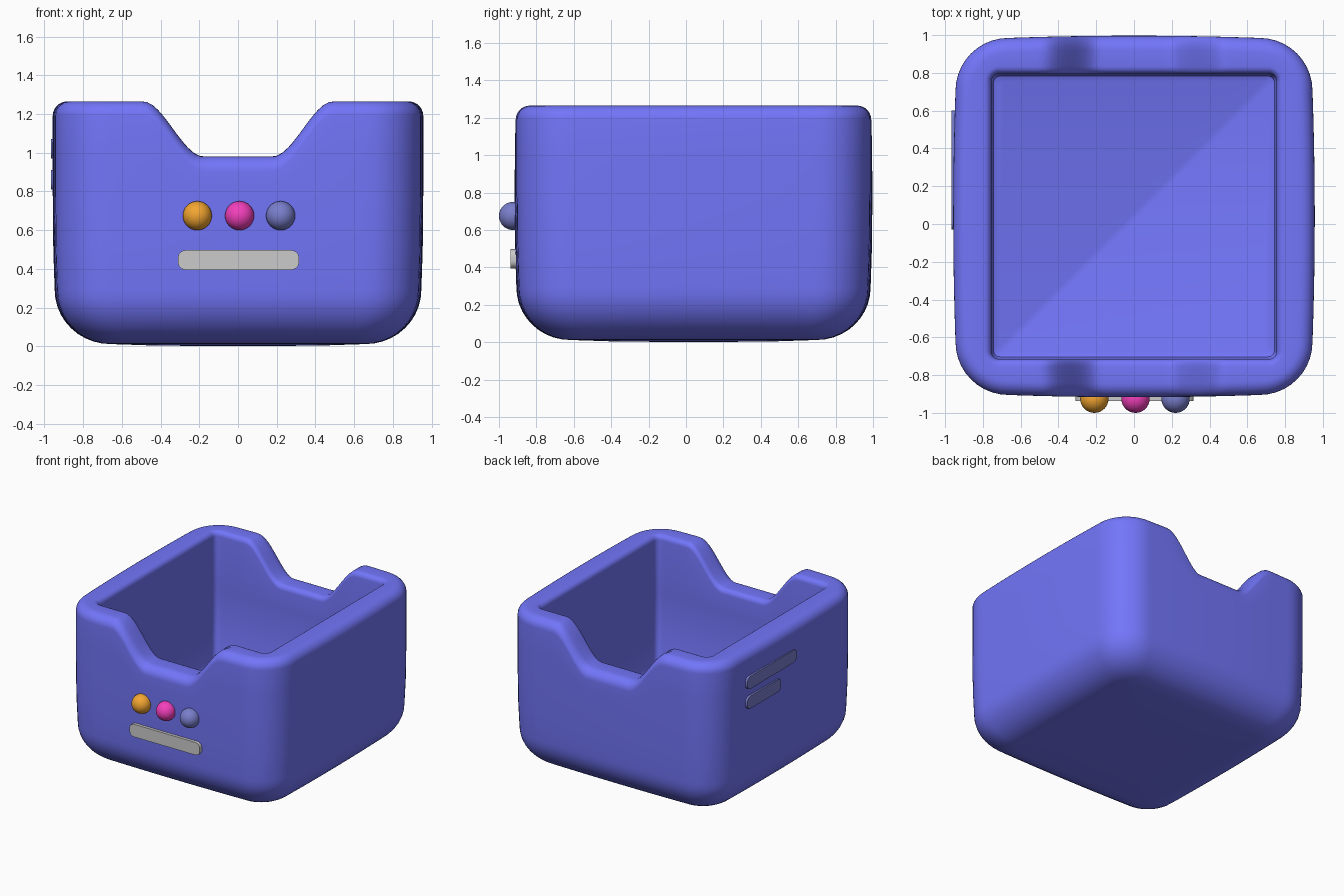
import bpy, bmesh, math

if "Cube" in bpy.data.objects:
    bpy.data.objects.remove(bpy.data.objects["Cube"])

CY = 0.04   # body centre in y


def material(name, rgb):
    m = bpy.data.materials.new(name)
    m.diffuse_color = (*rgb, 1)
    m.use_nodes = True
    m.node_tree.nodes["Principled BSDF"].inputs["Base Color"].default_value = m.diffuse_color
    return m


def finish(name, bm, mat=None, angle=40):
    bmesh.ops.recalc_face_normals(bm, faces=bm.faces)
    me = bpy.data.meshes.new(name)
    bm.to_mesh(me)
    bm.free()
    ob = bpy.data.objects.new(name, me)
    bpy.context.collection.objects.link(ob)
    if mat:
        me.materials.append(mat)
    bpy.ops.object.select_all(action='DESELECT')
    ob.select_set(True)
    bpy.context.view_layer.objects.active = ob
    bpy.ops.object.shade_smooth_by_angle(angle=math.radians(angle))
    return ob


def rounded_square(h, r, bulge, side=48, corner=10):
    """Rounded square outline with slightly swollen sides."""
    pts = []
    s = h - r
    for q in range(4):
        c, sn = round(math.cos(q * math.pi / 2)), round(math.sin(q * math.pi / 2))
        edge = [(h + bulge * (1 - t * t), s * t)
                for t in (-1 + 2 * i / side for i in range(side + 1))]
        edge += [(s + r * math.cos(a), s + r * math.sin(a))
                 for a in (math.pi / 2 * i / corner for i in range(1, corner))]
        pts += [(x * c - y * sn, x * sn + y * c) for x, y in edge]
    return pts


def notch(x, z):
    """How far the front and back rim dips at this x."""
    t = min(1, max(0, (0.49 - abs(x)) / 0.31))
    return 0.285 * t * t * (3 - 2 * t) * min(1, max(0, (z - 0.8) / 0.34))


blue = material("body_blue", (0.17, 0.18, 0.95))
slate = material("slate", (0.19, 0.21, 0.6))
orange = material("orange", (0.9, 0.38, 0.03))
pink = material("pink", (0.9, 0.05, 0.5))

# Bin body: rings of (half width, z, corner radius, bulge), outside then inside
R = 0.28
rings = [(0.2, 0.002, 0.05, 0), (0.45, 0.005, 0.1, 0.002)]
for i in range(11):
    a = math.pi / 2 * i / 10
    rings.append((0.655 + R * math.sin(a), 0.012 + R * (1 - math.cos(a)),
                  0.1 + 0.18 * math.sin(a), 0.004 + 0.008 * math.sin(a)))
rings += [(0.942, 0.5, R, 0.012), (0.945, 0.8, R, 0.012), (0.945, 1.0, R, 0.012)]
for i in range(8):
    a = math.pi / 2 * i / 7
    rings.append((0.87 + 0.075 * math.cos(a), 1.19 + 0.075 * math.sin(a),
                  R - 0.075 * (1 - math.cos(a)), 0.012))
for i in range(6):
    a = math.pi / 2 * i / 5
    rings.append((0.795 - 0.04 * math.sin(a), 1.225 + 0.04 * math.cos(a),
                  0.09 - 0.05 * math.sin(a), 0))
rings += [(0.755, 0.8, 0.04, 0), (0.755, 0.24, 0.04, 0),
          (0.743, 0.212, 0.035, 0), (0.715, 0.2, 0.03, 0)]

bm = bmesh.new()
loops = [[bm.verts.new((x, y + CY, z - notch(x, z) * (abs(y) > 0.6)))
          for x, y in rounded_square(h, r, b)] for h, z, r, b in rings]
n = len(loops[0])
for lo, hi in zip(loops, loops[1:]):
    for i in range(n):
        j = (i + 1) % n
        bm.faces.new((lo[i], lo[j], hi[j], hi[i]))
bm.faces.new(loops[0])
bm.faces.new(loops[-1])
finish("bin_body", bm, blue)


def plate(name, lo, hi, axis, mat=None, r=0.04):
    """Box from lo to hi with the edges along one axis rounded."""
    bm = bmesh.new()
    bmesh.ops.create_cube(bm, size=1)
    for v in bm.verts:
        v.co = [(a + b) / 2 + c * (b - a) for a, b, c in zip(lo, hi, v.co)]
    edges = [e for e in bm.edges
             if abs((e.verts[0].co - e.verts[1].co).normalized()[axis]) > 0.9]
    bmesh.ops.bevel(bm, geom=edges, offset=r, segments=6, profile=0.5, affect='EDGES')
    return finish(name, bm, mat)


# Front bar and the two stripes on the left side
plate("front_bar", (-0.31, -0.937, 0.395), (0.315, -0.89, 0.497), 1)
plate("upper_side_stripe", (-0.967, -0.03, 0.97), (-0.92, 0.6, 1.07), 0, slate)
plate("lower_side_stripe", (-0.967, 0.17, 0.81), (-0.92, 0.6, 0.91), 0, slate)

# Row of round buttons
for name, x, mat in (("left_button", -0.21, orange), ("middle_button", 0.008, pink),
                     ("right_button", 0.22, slate)):
    bm = bmesh.new()
    bmesh.ops.create_uvsphere(bm, u_segments=32, v_segments=16, radius=0.075)
    bmesh.ops.translate(bm, verts=bm.verts, vec=(x, -0.925, 0.675))
    finish(name, bm, mat)
